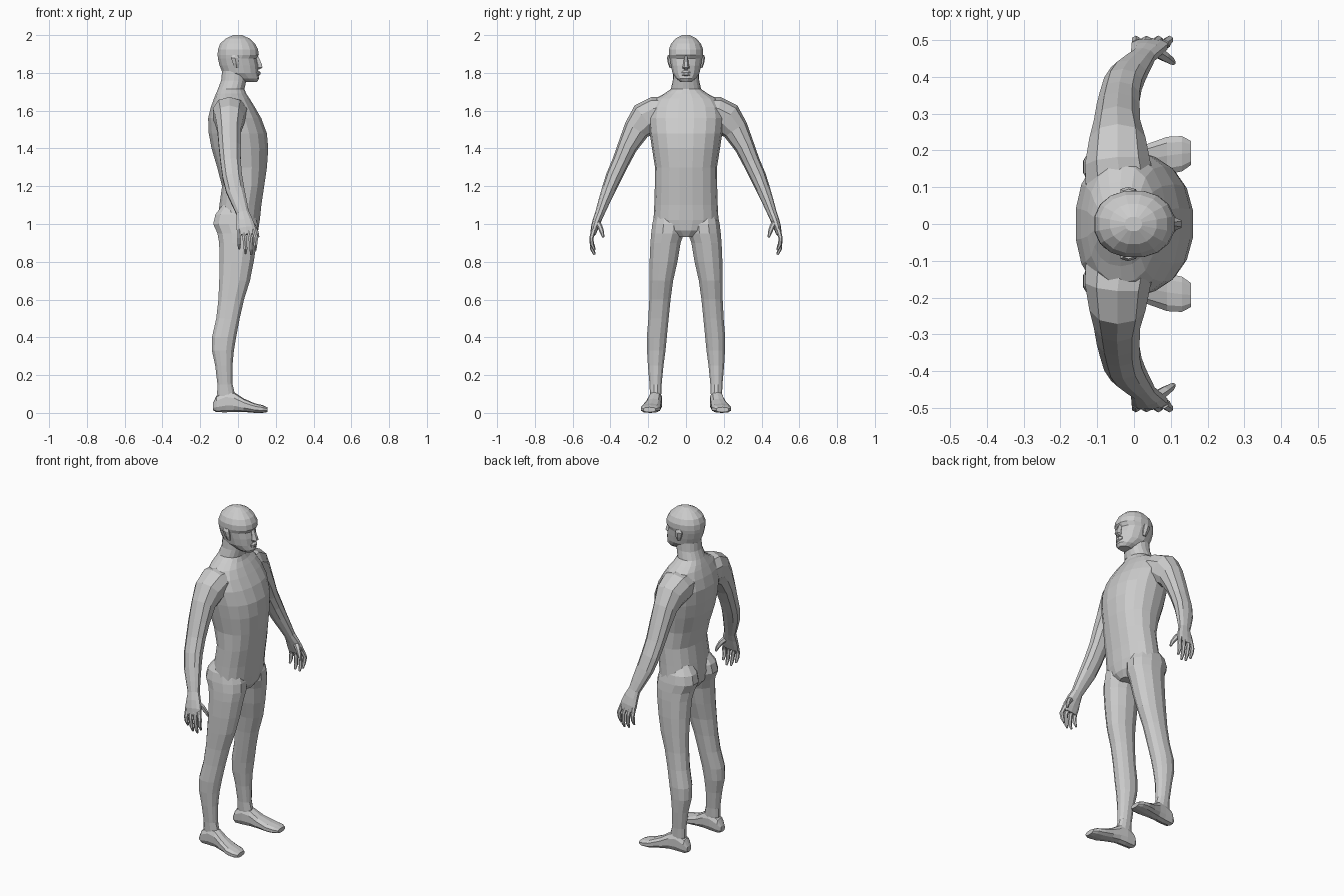
import bpy, bmesh, math
from mathutils import Vector

X, Y, Z = Vector((1, 0, 0)), Vector((0, 1, 0)), Vector((0, 0, 1))


def loft(name, rings, n=12, power=2.0):
    """Skin rings of (centre, half-axis u, half-axis v) into a closed solid."""
    bm = bmesh.new()
    loops = []
    for c, u, v in rings:
        loop = []
        for i in range(n):
            a = 2 * math.pi * (i + 0.5) / n
            cu, sv = math.cos(a), math.sin(a)
            cu = math.copysign(abs(cu) ** (2 / power), cu)
            sv = math.copysign(abs(sv) ** (2 / power), sv)
            loop.append(bm.verts.new(c + u * cu + v * sv))
        loops.append(loop)
    for a, b in zip(loops, loops[1:]):
        for i in range(n):
            j = (i + 1) % n
            bm.faces.new((a[i], a[j], b[j], b[i]))
    bm.faces.new(loops[0])
    bm.faces.new(loops[-1])
    bmesh.ops.recalc_face_normals(bm, faces=bm.faces)
    me = bpy.data.meshes.new(name)
    bm.to_mesh(me)
    bm.free()
    ob = bpy.data.objects.new(name, me)
    bpy.context.collection.objects.link(ob)
    return ob


def stack(name, rows, side=1, **kw):
    """Horizontal sections: (z, x back, x front, y inner, y outer)."""
    return loft(name, [(Vector(((b + f) / 2, side * (i + o) / 2, z)),
                        X * (f - b) / 2, Y * (o - i) / 2)
                       for z, b, f, i, o in rows], **kw)


def limb(name, rows, side=1, **kw):
    """Sections across a path: (x, y, z, radius along x, radius across)."""
    pts = [Vector((r[0], side * r[1], r[2])) for r in rows]
    rings = []
    for k, r in enumerate(rows):
        t = pts[min(k + 1, len(pts) - 1)] - pts[max(k - 1, 0)]
        v = t.cross(X).normalized()
        u = v.cross(t).normalized()
        rings.append((pts[k], u * r[3], v * r[4]))
    return loft(name, rings, **kw)


def union(base, parts):
    for p in parts:
        m = base.modifiers.new("join", 'BOOLEAN')
        m.operation, m.solver, m.object = 'UNION', 'EXACT', p
    deps = bpy.context.evaluated_depsgraph_get()
    me = bpy.data.meshes.new_from_object(base.evaluated_get(deps))
    base.modifiers.clear()
    base.data = me
    for p in parts:
        bpy.data.objects.remove(p)


# torso and neck: z, x back, x front, half width
torso = [(.93, -.07, .085, .05), (.965, -.10, .108, .13), (1.02, -.11, .117, .172),
         (1.10, -.10, .125, .168), (1.20, -.086, .14, .165), (1.30, -.112, .155, .164),
         (1.40, -.142, .162, .18), (1.48, -.157, .155, .192), (1.56, -.16, .125, .20),
         (1.62, -.145, .09, .19), (1.665, -.128, .062, .16), (1.69, -.118, .045, .115),
         (1.715, -.107, .035, .08), (1.76, -.09, .045, .07), (1.81, -.085, .05, .068)]
body = stack("body", [(z, b, f, -w, w) for z, b, f, w in torso], n=18, power=2.25)

# head
head = [(1.752, .02, .102, .03), (1.77, -.03, .113, .053), (1.80, -.083, .108, .073),
        (1.84, -.10, .106, .081), (1.875, -.108, .098, .087), (1.895, -.11, .112, .092),
        (1.925, -.108, .108, .092), (1.955, -.096, .092, .08), (1.982, -.066, .062, .056),
        (2.0, -.025, .022, .02)]
parts = [stack("head", [(z, b, f, -w, w) for z, b, f, w in head], n=16, power=2.15)]

# nose and lips
parts.append(stack("nose", [(1.89, .08, .108, -.009, .009), (1.845, .08, .13, -.015, .015),
                            (1.828, .08, .133, -.02, .02), (1.818, .08, .115, -.014, .014)], n=6))
parts.append(stack("lips", [(1.783, .08, .110, -.018, .018), (1.79, .08, .119, -.027, .027),
                            (1.803, .08, .121, -.027, .027), (1.812, .08, .110, -.018, .018)], n=8))

leg = [(1.10, -.085, .06, .03, .14), (1.05, -.123, .09, .008, .17), (1.00, -.135, .108, .004, .181),
       (.95, -.112, .11, .008, .187), (.90, -.103, .102, .026, .191), (.80, -.10, .086, .043, .195),
       (.70, -.102, .066, .066, .196), (.60, -.106, .034, .08, .196), (.50, -.117, .011, .09, .201),
       (.40, -.14, -.008, .10, .209), (.33, -.14, -.02, .107, .208), (.25, -.122, -.028, .118, .203),
       (.15, -.11, -.027, .128, .194), (.10, -.112, -.015, .13, .192), (.04, -.10, -.02, .135, .19)]

# foot sections: x, y centre, half width, z bottom, z top
foot = [(-.133, .16, .02, .015, .05), (-.115, .16, .033, .004, .09), (-.065, .161, .036, .003, .12),
        (-.02, .165, .037, .006, .11), (.03, .174, .043, .005, .076), (.09, .186, .053, 0, .05),
        (.13, .191, .05, 0, .041), (.155, .193, .034, .004, .03)]

# arm, wrist and palm: x, y, z, radius along x, radius across
arm = [(-.035, .09, 1.585, .10, .085), (-.045, .16, 1.58, .093, .095), (-.045, .215, 1.555, .08, .092),
       (-.046, .262, 1.50, .066, .07), (-.043, .31, 1.41, .061, .053), (-.039, .345, 1.33, .056, .046),
       (-.03, .382, 1.25, .054, .043), (-.015, .41, 1.18, .051, .037), (.008, .437, 1.11, .042, .03),
       (.024, .455, 1.06, .035, .025), (.034, .471, 1.02, .044, .023), (.042, .484, .98, .052, .02),
       (.045, .492, .945, .05, .014)]

# fingers: base x, middle x, tip x, tip z
fingers = [(.082, .096, .092, .862), (.055, .066, .07, .838), (.030, .034, .04, .842), (.006, .005, .006, .868)]

digits = []
for s in (1, -1):
    parts.append(stack("leg", leg, side=s, n=12, power=2.2))
    parts.append(loft("foot", [(Vector((x, s * y, (b + t) / 2)), Y * w, Z * (t - b) / 2)
                               for x, y, w, b, t in foot], n=10, power=2.5))
    parts.append(limb("arm", arm, side=s, n=10, power=2.2))
    side = "left" if s > 0 else "right"
    # ears
    stack(side + "_ear", [(1.825, -.018, .006, .07, .086), (1.85, -.03, .01, .07, .096),
                          (1.88, -.04, .008, .075, .101), (1.895, -.03, .0, .075, .095)], side=s, n=6)
    # fingers and thumb
    for k, (bx, mx, tx, tz) in enumerate(fingers):
        limb(f"{side}_finger_{k + 1}", [(bx, .489, .97, .013, .013), (mx, .501, .925, .012, .011),
                                        (tx, .497, tz + .028, .011, .010), (tx, .484, tz, .006, .006)],
             side=s, n=6)
    limb(side + "_thumb", [(.055, .472, 1.015, .018, .016), (.083, .455, .985, .015, .014),
                           (.10, .444, .955, .011, .011), (.108, .438, .93, .006, .006)], side=s, n=6)

union(body, parts)
